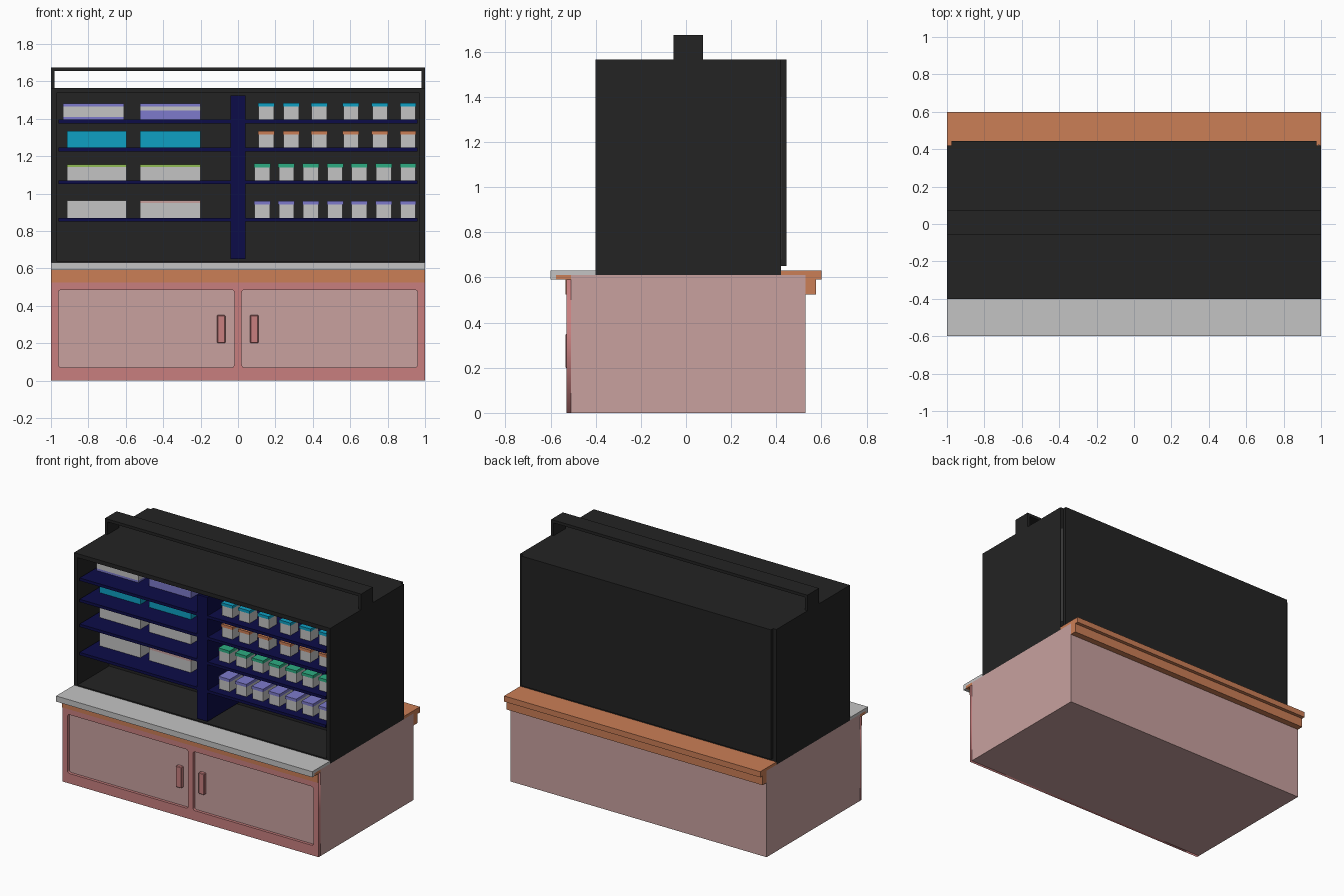
import bpy, bmesh, math

if "Cube" in bpy.data.objects:
    bpy.data.objects.remove(bpy.data.objects["Cube"])


def linear(c):
    c /= 255
    return c / 12.92 if c <= 0.04045 else ((c + 0.055) / 1.055) ** 2.4


def material(name, r, g, b):
    m = bpy.data.materials.new(name)
    col = (linear(r), linear(g), linear(b), 1)
    m.diffuse_color = col
    m.use_nodes = True
    m.node_tree.nodes["Principled BSDF"].inputs["Base Color"].default_value = col
    return m


black = material("black", 35, 35, 35)
navy = material("navy", 12, 12, 72)
rose = material("pale rose", 200, 161, 159)
red = material("dusty red", 200, 127, 127)
orange = material("copper orange", 203, 126, 86)
grey = material("light grey", 196, 196, 196)
purple = material("lavender", 125, 122, 204)
cyan = material("cyan", 14, 160, 196)
teal = material("teal green", 45, 172, 130)
lime = material("lime green", 146, 188, 86)


def box(name, x, y, z, mat, bevel=0):
    """Box from (min, max) ranges along each axis."""
    bm = bmesh.new()
    bmesh.ops.create_cube(bm, size=1)
    for v in bm.verts:
        v.co = [(r[0] + r[1]) / 2 + c * (r[1] - r[0]) for r, c in zip((x, y, z), v.co)]
    if bevel:
        bmesh.ops.bevel(bm, geom=bm.edges[:], offset=bevel, segments=1, affect='EDGES')
    me = bpy.data.meshes.new(name)
    bm.to_mesh(me)
    bm.free()
    me.materials.append(mat)
    ob = bpy.data.objects.new(name, me)
    bpy.context.collection.objects.link(ob)
    return ob


def rounded_rect(curve, x0, x1, z0, z1, r=0):
    """Add a closed rectangular outline, with rounded corners if r > 0."""
    pts = []
    corners = ((x1, z1, 0), (x0, z1, 1), (x0, z0, 2), (x1, z0, 3))
    for cx, cz, q in corners:
        sx = -1 if q in (0, 3) else 1
        sz = -1 if q in (0, 1) else 1
        for i in range(5 if r else 1):
            a = math.pi / 2 * (q + i / 4)
            pts.append((cx + r * (sx + math.cos(a)), cz + r * (sz + math.sin(a))) if r else (cx, cz))
    s = curve.splines.new('POLY')
    s.points.add(len(pts) - 1)
    for p, (px, pz) in zip(s.points, pts):
        p.co = (px, pz, 0, 1)
    s.use_cyclic_u = True


# Base cabinet
box("cabinet_body", (-1, 1), (-0.51, 0.53), (0, 0.61), rose)

# Front frame with two rounded door openings
curve = bpy.data.curves.new("door_frame", 'CURVE')
curve.dimensions = '2D'
curve.fill_mode = 'BOTH'
curve.extrude = 0.01
rounded_rect(curve, -1, 1, 0, 0.59)
rounded_rect(curve, -0.96, -0.02, 0.07, 0.485, 0.015)
rounded_rect(curve, 0.02, 0.96, 0.07, 0.485, 0.015)
curve.materials.append(red)
frame = bpy.data.objects.new("door_frame", curve)
bpy.context.collection.objects.link(frame)
frame.rotation_euler.x = math.pi / 2
frame.location.y = -0.52
bpy.ops.object.select_all(action='DESELECT')
frame.select_set(True)
bpy.context.view_layer.objects.active = frame
bpy.ops.object.convert(target='MESH')

# Door handles
for side, cx in (("right", -0.09), ("left", 0.087)):
    box(side + "_door_handle", (cx - 0.022, cx + 0.022), (-0.535, -0.508), (0.2, 0.35), red, 0.004)

# Counter and trim
box("front_trim", (-1, 1), (-0.535, -0.53), (0.525, 0.59), orange)
box("counter_underlay", (-1, 1), (-0.575, -0.51), (0.59, 0.61), orange)
box("counter_top", (-1, 1), (-0.6, -0.4), (0.61, 0.63), grey)
box("counter_lip", (-1, 1), (-0.6, -0.575), (0.59, 0.61), grey)
box("rear_ledge", (-1, 1), (0.42, 0.6), (0.61, 0.63), orange)
box("rear_ledge_lip", (-1, 1), (0.53, 0.6), (0.59, 0.61), orange)
box("rear_trim", (-1, 1), (0.53, 0.575), (0.525, 0.59), orange)

# Display case, hollowed from the front
case = box("display_case", (-1, 1), (-0.4, 0.42), (0.61, 1.565), black)
bm = bmesh.new()
bm.from_mesh(case.data)
front = min(bm.faces, key=lambda f: f.calc_center_median().y)
bmesh.ops.inset_region(bm, faces=[front], thickness=0.04)
inner = bmesh.ops.extrude_discrete_faces(bm, faces=[front])["faces"][0]
bmesh.ops.translate(bm, verts=inner.verts, vec=(0, 0.35, 0))
bm.to_mesh(case.data)
bm.free()
box("rear_panel", (-0.975, 0.975), (0.42, 0.445), (0.65, 1.565), black)
box("rear_edge_strip", (0.984, 0.992), (0.42, 0.424), (0.68, 1.4), grey)

# Open rail on the roof
box("roof_rail_bar", (-1, 1), (-0.055, 0.075), (1.655, 1.675), black)
for side, x in (("right", (-1, -0.98)), ("left", (0.98, 1))):
    box(side + "_rail_post", x, (-0.055, 0.075), (1.565, 1.655), black)

# Centre post and shelves
box("centre_post", (-0.04, 0.04), (-0.398, -0.05), (0.65, 1.525), navy)
shelf_tops = (1.395, 1.245, 1.07, 0.87)
for i, z in enumerate(shelf_tops):
    box(f"right_shelf_{i + 1}", (-0.96, -0.04), (-0.395, -0.05), (z - 0.02, z), navy)
    box(f"left_shelf_{i + 1}", (0.04, 0.96), (-0.395, -0.05), (z - 0.02, z), navy)


def layered_box(name, x, y, z, layers):
    """Stack of coloured layers: (thickness, material) from the bottom up."""
    for k, (h, mat) in enumerate(layers):
        box(f"{name}_layer_{k + 1}", x, y, (z, z + h), mat)
        z += h


# Wide boxes, two on each shelf
wide = (
    ((-0.935, -0.61), [(0.015, purple), (0.055, grey), (0.015, purple)],
     [(0.05, purple), (0.02, grey), (0.015, purple)]),
    ((-0.915, -0.595), [(0.088, cyan)], [(0.088, cyan)]),
    ((-0.915, -0.595), [(0.073, grey), (0.012, lime)], [(0.073, grey), (0.012, lime)]),
    ((-0.915, -0.595), [(0.092, grey)], [(0.078, grey), (0.014, rose)]),
)
for i, (x, first, second) in enumerate(wide):
    layered_box(f"wide_box_{i + 1}a", x, (-0.24, -0.1), shelf_tops[i], first)
    layered_box(f"wide_box_{i + 1}b", (-0.525, -0.2), (-0.24, -0.1), shelf_tops[i], second)

# Small lidded boxes: start positions, depth, lid colour
six = (0.107, 0.24, 0.39, 0.56, 0.715, 0.865)
seven = [0.085 + 0.13 * i for i in range(7)]
small = ((six, 0.09, cyan), (six, 0.09, orange), (seven, 0.1, teal), (seven, 0.15, purple))
for i, (starts, depth, lid) in enumerate(small):
    z = shelf_tops[i]
    for j, x in enumerate(starts):
        box(f"small_box_{i + 1}_{j + 1}", (x + 0.003, x + 0.085), (-0.335, -0.335 + depth), (z, z + 0.07), grey)
        box(f"small_lid_{i + 1}_{j + 1}", (x, x + 0.088), (-0.34, -0.33 + depth), (z + 0.07, z + 0.09), lid)
